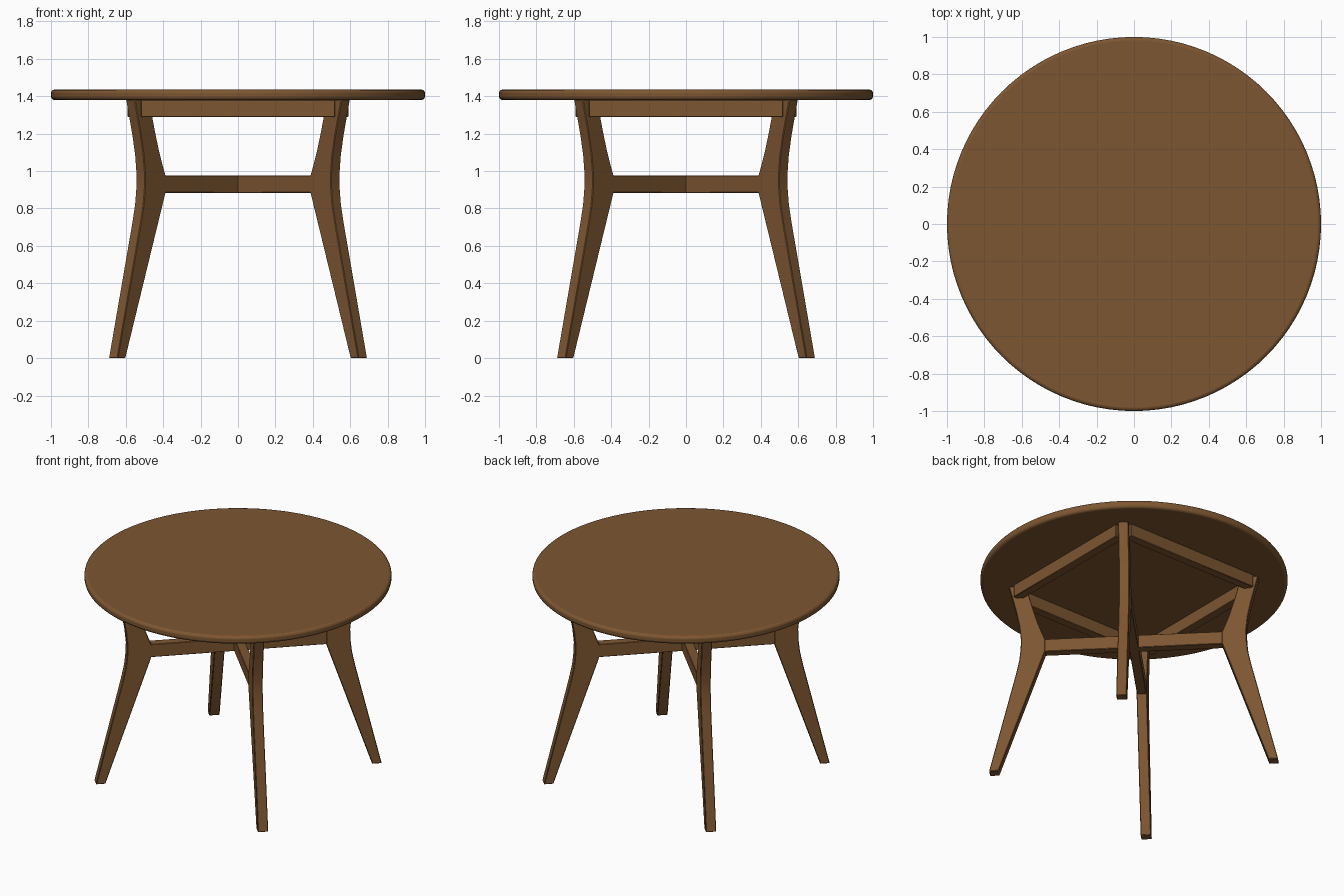
import bpy, bmesh, math
from mathutils import Matrix, Vector

cube = bpy.data.objects.get("Cube")
if cube:
    bpy.data.objects.remove(cube, do_unlink=True)

wood = bpy.data.materials.new("warm brown wood")
wood.use_nodes = True
COLOUR = (0.205, 0.093, 0.031, 1)
wood.diffuse_color = COLOUR
wood.node_tree.nodes["Principled BSDF"].inputs["Base Color"].default_value = COLOUR

LEG_W = 0.068
UNDERSIDE, TOP = 1.38, 1.435


def finish(name, bm, bevel=0.0, segments=1):
    """Turn a bmesh into a wooden, smooth-by-angle object."""
    bmesh.ops.recalc_face_normals(bm, faces=bm.faces)
    mesh = bpy.data.meshes.new(name)
    bm.to_mesh(mesh)
    bm.free()
    mesh.materials.append(wood)
    obj = bpy.data.objects.new(name, mesh)
    bpy.context.collection.objects.link(obj)
    if bevel:
        mod = obj.modifiers.new("rounded edge", 'BEVEL')
        mod.width, mod.segments = bevel, segments
        mod.limit_method, mod.angle_limit = 'ANGLE', math.radians(50)
    bpy.ops.object.select_all(action='DESELECT')
    obj.select_set(True)
    bpy.context.view_layer.objects.active = obj
    bpy.ops.object.shade_smooth_by_angle(angle=math.radians(35))
    return obj


def box(name, size, centre, angle):
    """Box turned about the vertical centre line."""
    bm = bmesh.new()
    m = (Matrix.Rotation(angle, 4, 'Z') @ Matrix.Translation(centre)
         @ Matrix.Diagonal((*size, 1)))
    bmesh.ops.create_cube(bm, size=1, matrix=m)
    return finish(name, bm, 0.003)


# Leg outline: (distance along one side axis, height)
OUTER = [(0.692, 0), (0.568, 0.72), (0.553, 0.82), (0.546, 0.91), (0.545, 0.98),
         (0.552, 1.08), (0.567, 1.19), (0.60, UNDERSIDE)]
INNER = [(0.468, UNDERSIDE), (0.456, 1.29), (0.439, 1.2), (0.418, 1.1), (0.4, 1.03),
         (0.385, 0.975), (0.385, 0.885), (0.60, 0)]


def leg(name, angle):
    root, half = math.sqrt(2), LEG_W / 2
    outline = [(x * root - half, z) for x, z in OUTER]
    outline += [(x * root + half, z) for x, z in INNER]
    bm = bmesh.new()
    face = bm.faces.new([bm.verts.new((r, -half, z)) for r, z in outline])
    new = bmesh.ops.extrude_face_region(bm, geom=[face])["geom"]
    verts = [v for v in new if isinstance(v, bmesh.types.BMVert)]
    bmesh.ops.translate(bm, verts=verts, vec=Vector((0, LEG_W, 0)))
    bm.transform(Matrix.Rotation(angle, 4, 'Z'))
    return finish(name, bm, 0.004)


# Round tabletop with a softened rim
bm = bmesh.new()
bmesh.ops.create_cone(bm, cap_ends=True, segments=96, radius1=1, radius2=1,
                      depth=TOP - UNDERSIDE,
                      matrix=Matrix.Translation((0, 0, (TOP + UNDERSIDE) / 2)))
finish("tabletop", bm, 0.018, 3)

# Four splayed legs on the diagonals
corners = ["back_left", "back_right", "front_right", "front_left"]
for i, corner in enumerate(corners):
    leg(corner + "_leg", math.radians(45 + 90 * i))

# Four apron rails under the top
for i, side in enumerate(["left", "back", "right", "front"]):
    box(side + "_apron", (0.06, 1.036, 0.09), (0.56, 0, 1.335), math.radians(90 * i))

# Crossed stretchers joining opposite legs
for i, name in enumerate(["stretcher_a", "stretcher_b"]):
    box(name, (1.2, 0.062, 0.092), (0, 0, 0.93), math.radians(45 + 90 * i))
